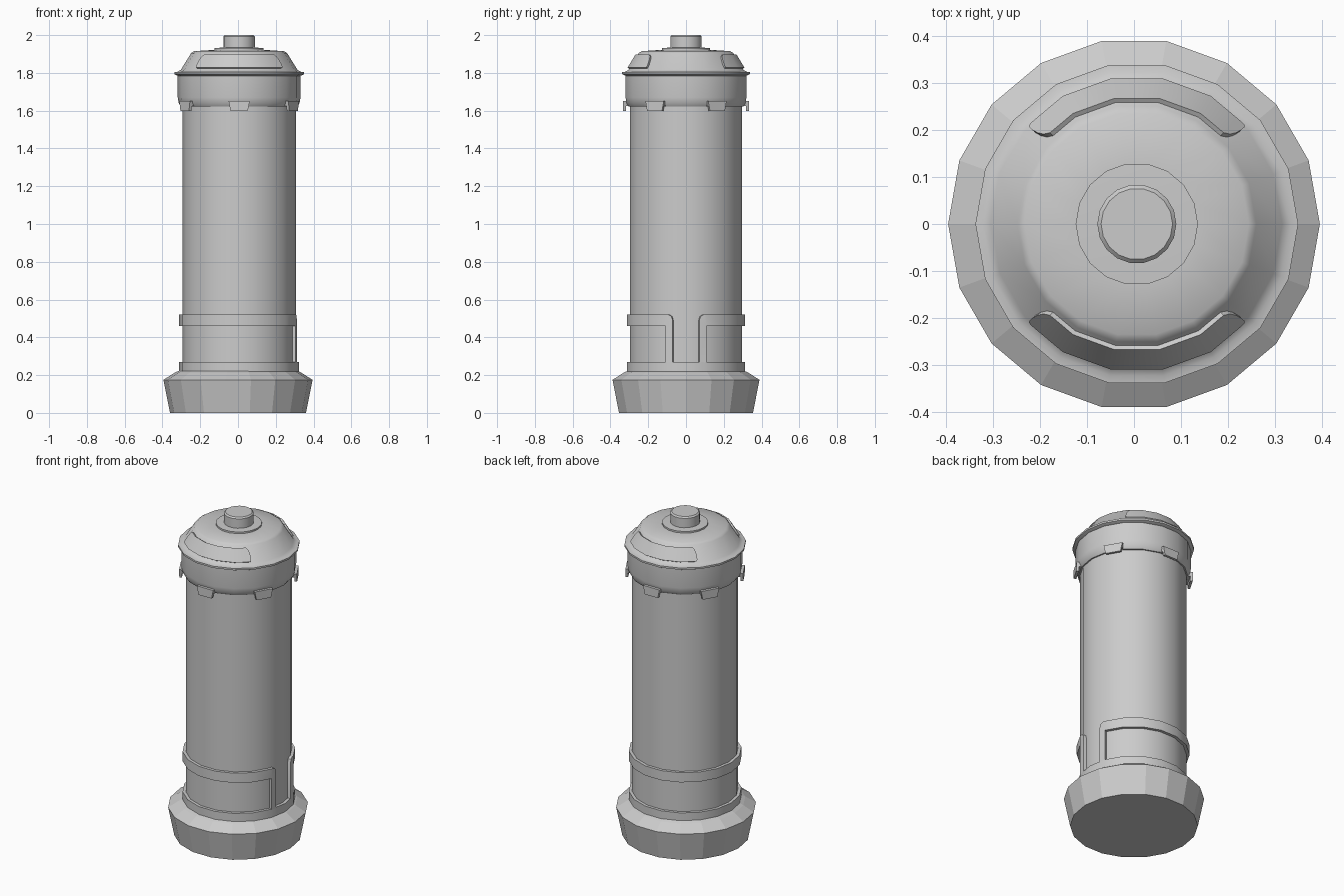
import bpy, bmesh
from math import radians, cos, sin

if "Cube" in bpy.data.objects:
    bpy.data.objects.remove(bpy.data.objects["Cube"])

SIDES = 18
STEP = 360 / SIDES
OFFSET_X = 0.006      # upper parts sit slightly to the right of the base


def finish(bm, name, x=0.0, smooth=True):
    bmesh.ops.remove_doubles(bm, verts=bm.verts, dist=1e-5)
    bmesh.ops.recalc_face_normals(bm, faces=bm.faces)
    mesh = bpy.data.meshes.new(name)
    bm.to_mesh(mesh)
    bm.free()
    obj = bpy.data.objects.new(name, mesh)
    bpy.context.collection.objects.link(obj)
    obj.location.x = x
    if smooth:
        bpy.ops.object.select_all(action='DESELECT')
        bpy.context.view_layer.objects.active = obj
        obj.select_set(True)
        bpy.ops.object.shade_smooth_by_angle(angle=radians(35))
    return obj


def polar(r, deg, z):
    return (r * cos(radians(deg)), r * sin(radians(deg)), z)


def facet(r, deg, z):
    """Point on the wall of the 18-sided prism whose corners have radius r."""
    half = STEP / 2
    return polar(r * cos(radians(half)) / cos(radians(deg % STEP - half)), deg, z)


def lathe(name, profile, x=OFFSET_X, smooth=True):
    """Revolve (r, z) points from bottom to top and cap both ends."""
    bm = bmesh.new()
    rings = [[bm.verts.new(polar(r, i * STEP, z)) for i in range(SIDES)] for r, z in profile]
    for a, b in zip(rings, rings[1:]):
        for i in range(SIDES):
            j = (i + 1) % SIDES
            bm.faces.new((a[i], a[j], b[j], b[i]))
    bm.faces.new(rings[0][::-1])
    bm.faces.new(rings[-1])
    return finish(bm, name, x, smooth)


def sweep(name, sections):
    """Join a row of equal cross-sections into a capped solid."""
    bm = bmesh.new()
    rows = [[bm.verts.new(p) for p in s] for s in sections]
    n = len(rows[0])
    for a, b in zip(rows, rows[1:]):
        for i in range(n):
            j = (i + 1) % n
            bm.faces.new((a[i], a[j], b[j], b[i]))
    bm.faces.new(rows[0][::-1])
    bm.faces.new(rows[-1])
    return finish(bm, name, OFFSET_X)


# Faceted foot
lathe("base", [(0.36, 0), (0.395, 0.175), (0.335, 0.213), (0.315, 0.222)], 0, False)

# Column and lower ring
lathe("column", [(0.30, 0.2), (0.30, 1.66)])
lathe("lower_ring", [(0.318, 0.21), (0.318, 0.27), (0.295, 0.27)])

# Collar under the lid
lathe("collar", [(0.295, 1.622), (0.308, 1.622), (0.32, 1.64), (0.325, 1.67), (0.325, 1.795)])

# Lid with flange and rounded shoulder
lathe("lid", [(0.32, 1.782), (0.343, 1.793), (0.343, 1.804), (0.327, 1.806), (0.309, 1.816),
              (0.254, 1.905), (0.238, 1.915), (0.13, 1.922)])

# Top knob and its washer
lathe("knob_washer", [(0.13, 1.91), (0.13, 1.932), (0.08, 1.934)])
lathe("knob", [(0.084, 1.925), (0.084, 1.992), (0.076, 2.0)])

# Band wrapping the column, with a leg turning down on each side of a gap at +x
half = [((13, 0.265), (20, 0.265)), ((13, 0.49), (20, 0.46)), ((14.3, 0.511), (20, 0.46)),
        ((17, 0.52), (20, 0.46)), ((20, 0.52), (20, 0.46))]
half += [((a, 0.52), (a, 0.46)) for a in range(40, 181, 20)]
full = half + [tuple((360 - a, z) for a, z in pair) for pair in half[-2::-1]]
sweep("band", [(facet(0.318, *o), facet(0.318, *i), facet(0.295, *i), facet(0.295, *o))
               for o, i in full])


# Raised rounded panels on the lid slope, front and back
def slope(deg, t, lift):
    return facet(0.305 - 0.043 * t + 0.85 * lift, deg, 1.822 + 0.07 * t + 0.53 * lift)


ends = [(42, 0.12, 0.3), (42.6, 0.03, 0.6), (44, 0.0, 0.85), (46.5, 0.0, 1.0)]
spans = ends + [(a, 0, 1) for a in (60, 80, 100, 120)]
spans += [(180 - a, lo, hi) for a, lo, hi in reversed(ends)]
for side, turn in (("back", 0), ("front", 180)):
    sweep(side + "_lid_panel",
          [(slope(a + turn, lo, 0.011), slope(a + turn, hi, 0.011),
            slope(a + turn, hi, -0.012), slope(a + turn, lo, -0.012)) for a, lo, hi in spans])

# Six hooked clips around the collar's lower edge
hook = [(0.296, 1.65, 0.056), (0.333, 1.65, 0.056), (0.333, 1.597, 0.045),
        (0.318, 1.597, 0.045), (0.318, 1.624, 0.05), (0.296, 1.624, 0.05)]
for k in range(6):
    a = radians(30 + 60 * k)
    sweep(f"clip_{k + 1}", [[(r * cos(a) - s * w * sin(a), r * sin(a) + s * w * cos(a), z)
                             for r, z, w in hook] for s in (-1, 1)])
